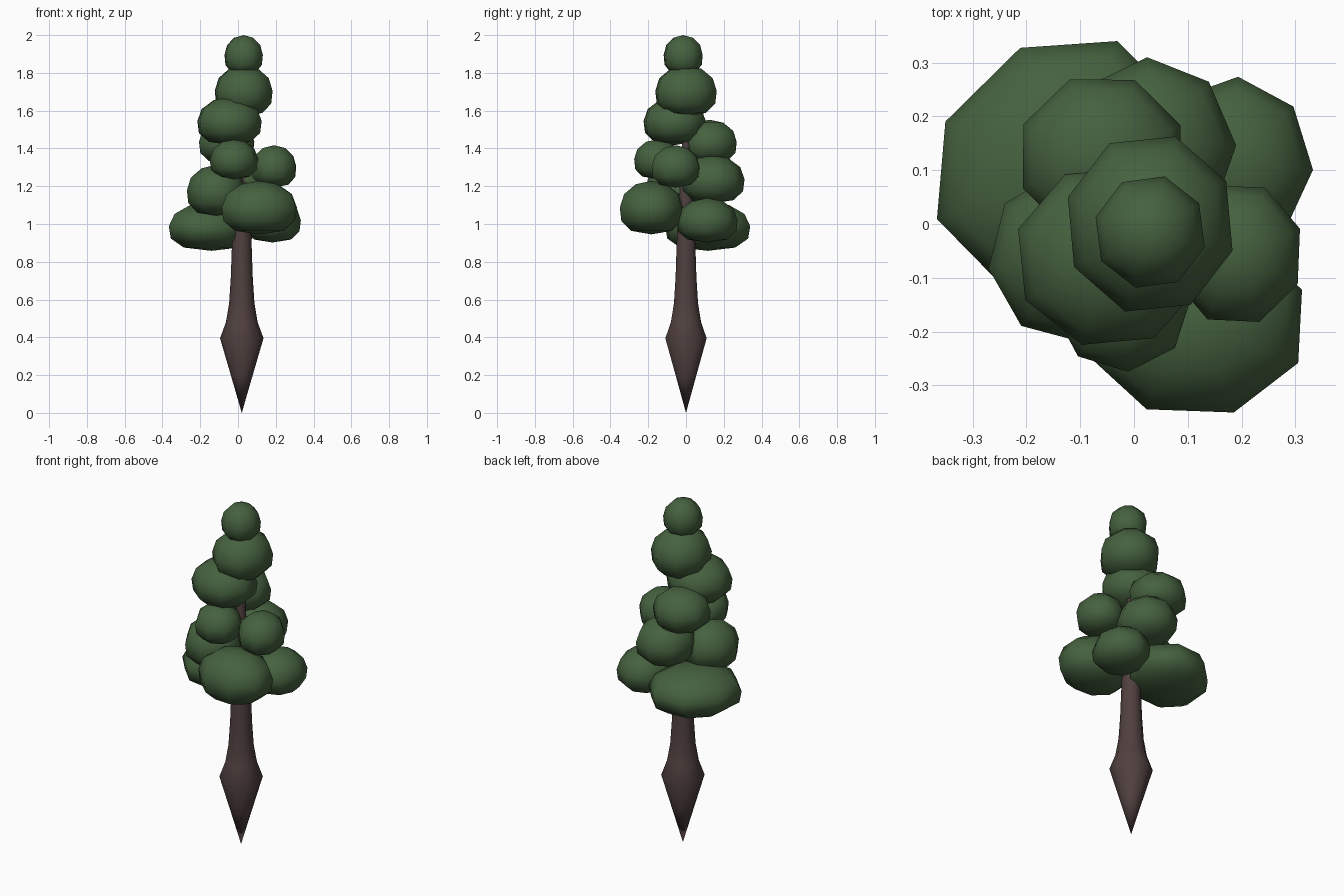
import bpy, math
from mathutils import Matrix

if "Cube" in bpy.data.objects:
    bpy.data.objects.remove(bpy.data.objects["Cube"], do_unlink=True)


def make_material(name, color):
    mat = bpy.data.materials.new(name)
    mat.use_nodes = True
    mat.diffuse_color = color
    mat.node_tree.nodes["Principled BSDF"].inputs["Base Color"].default_value = color
    return mat


leaf = make_material("leaf green", (0.060, 0.120, 0.049, 1))
bark = make_material("bark brown", (0.079, 0.051, 0.049, 1))


def foliage(name, center, radii, spin, turn=0):
    """Eight-sided clump of leaves, domed above and fuller below."""
    bpy.ops.mesh.primitive_uv_sphere_add(segments=8, ring_count=6, radius=1,
                                         location=center,
                                         rotation=(0, 0, math.radians(turn)))
    ob = bpy.context.object
    ob.name = name
    ob.data.transform(Matrix.Rotation(math.radians(spin), 4, "Z"))
    for v in ob.data.vertices:
        if v.co.z < -0.1:
            v.co.xy *= 1 + 0.4 * v.co.z ** 2
    ob.scale = radii
    ob.data.materials.append(leaf)
    bpy.ops.object.shade_smooth()


def trunk(name, profile, center, sides=10):
    """Tapered trunk turned from (radius, height) pairs, pointed at both ends."""
    verts, faces = [], []
    rings = profile[1:-1]
    for r, z in rings:
        for i in range(sides):
            a = math.tau * i / sides
            verts.append((r * math.cos(a), r * math.sin(a), z))
    low, high = len(verts), len(verts) + 1
    verts += [(0, 0, profile[0][1]), (0, 0, profile[-1][1])]
    last = (len(rings) - 1) * sides
    for i in range(sides):
        j = (i + 1) % sides
        faces.append((low, j, i))
        faces.append((high, last + i, last + j))
        for k in range(0, last, sides):
            faces.append((k + i, k + j, k + sides + j, k + sides + i))
    mesh = bpy.data.meshes.new(name)
    mesh.from_pydata(verts, [], faces)
    mesh.materials.append(bark)
    ob = bpy.data.objects.new(name, mesh)
    ob.location = center
    bpy.context.collection.objects.link(ob)
    for p in mesh.polygons:
        p.use_smooth = True


# Trunk with its pointed root
trunk("trunk", [(0, 0), (0.058, 0.2), (0.115, 0.395), (0.084, 0.48), (0.067, 0.58),
                (0.058, 0.72), (0.05, 0.95), (0.036, 1.2), (0.022, 1.42), (0, 1.6)],
      (0.02, 0, 0))

# Crown and upper clumps
foliage("crown_top", (0.03, -0.015, 1.895), (0.105, 0.107, 0.105), 30)
foliage("crown_upper", (0.03, 0, 1.705), (0.16, 0.17, 0.135), 28)
foliage("crown_middle", (-0.045, -0.06, 1.545), (0.178, 0.172, 0.127), 28)
foliage("crown_back", (-0.06, 0.125, 1.435), (0.158, 0.155, 0.117), 22)

# Middle clumps
foliage("middle_left", (0.19, -0.055, 1.305), (0.126, 0.135, 0.112), 20)
foliage("middle_front", (-0.022, -0.15, 1.343), (0.128, 0.125, 0.106), 5)
foliage("middle_back", (0.03, 0.14, 1.237), (0.16, 0.17, 0.128), 2)
foliage("middle_right", (-0.115, -0.06, 1.178), (0.157, 0.162, 0.135), 8)

# Lower clumps
foliage("lower_front", (0.113, -0.183, 1.087), (0.212, 0.178, 0.142), 20)
foliage("lower_back_right", (-0.14, 0.115, 0.988), (0.255, 0.218, 0.13), 22, 45)
foliage("lower_back_left", (0.183, 0.112, 1.02), (0.15, 0.162, 0.118), -4)
